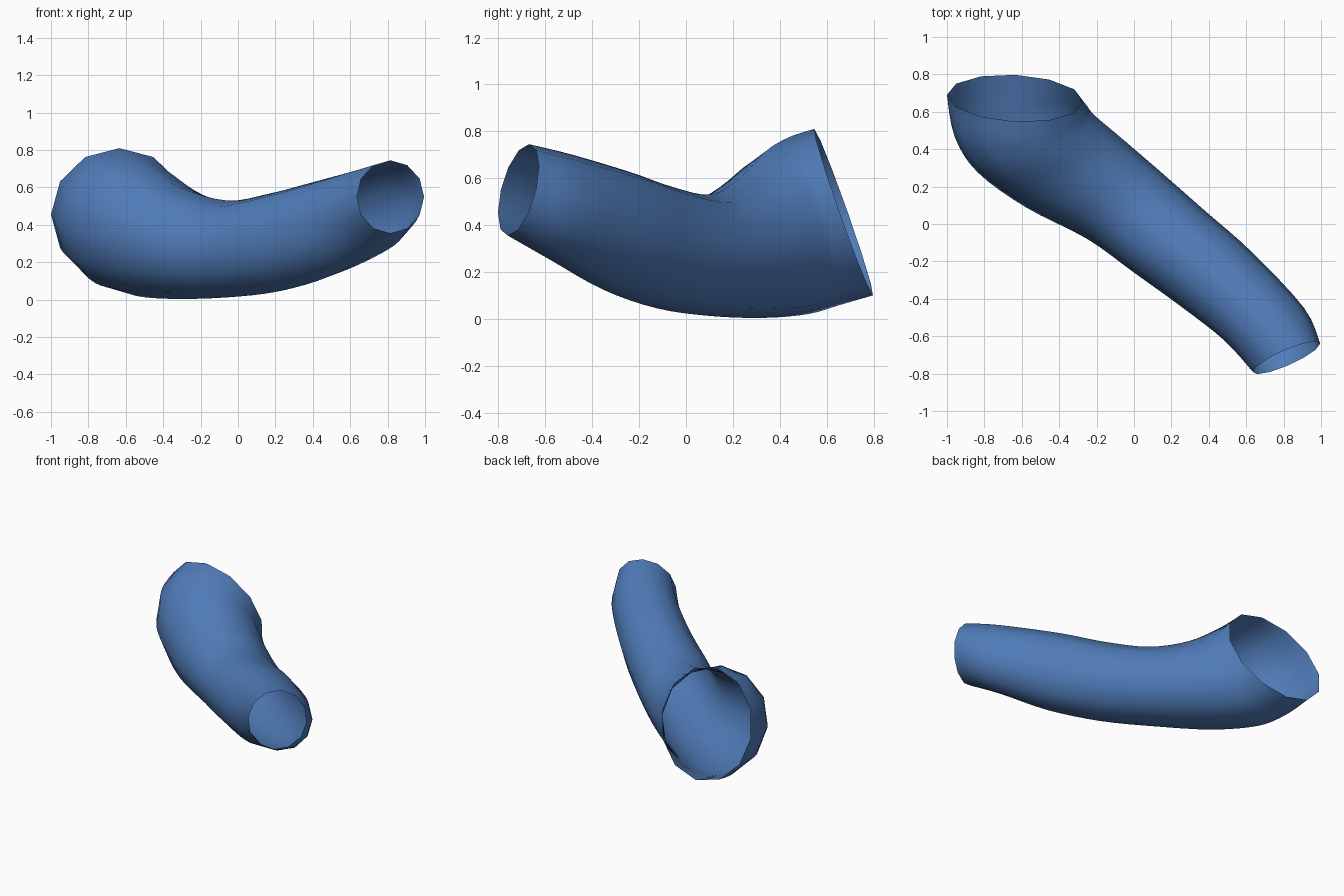
import bpy, bmesh, math
from mathutils import Vector

cube = bpy.data.objects.get("Cube")
if cube:
    bpy.data.objects.remove(cube)

SIDES, STEPS = 12, 4

# Guide rings from cuff to shoulder:
# near edge (x, y), far edge (x, y), top z, bottom z, lean of the top (x, y)
GUIDES = [
    ((.635, -.79), (.995, -.64), .745, .355, (0, .045)),
    ((.48, -.62), (.91, -.45), .70, .255, (-.03, .05)),
    ((.25, -.44), (.63, -.15), .625, .125, (-.05, .06)),
    ((0, -.26), (.38, .07), .565, .045, (-.03, .03)),
    ((-.25, -.08), (.13, .29), .53, .012, (0, 0)),
    ((-.58, .09), (-.08, .47), .60, .004, (.02, -.05)),
    ((-.84, .28), (-.21, .58), .715, .02, (.02, -.09)),
    ((-.96, .47), (-.25, .63), .775, .06, (.01, -.11)),
    ((-1, .69), (-.27, .655), .81, .10, (0, -.125)),
]


def frame(near, far, top, bottom, lean):
    """Centre, half width and half height vectors of a ring."""
    a, b = Vector((*near, 0)), Vector((*far, 0))
    centre = (a + b) / 2 + Vector((0, 0, (top + bottom) / 2))
    return centre, (b - a) / 2, Vector((*lean, (top - bottom) / 2))


def spline(p, q, r, s, t):
    return q + (r - p) * t / 2 + (p * 2 - q * 5 + r * 4 - s) * t**2 / 2 + (q * 3 - p - r * 3 + s) * t**3 / 2


# Smoothly interpolated rings along the sleeve
frames = [frame(*g) for g in GUIDES]
last = len(frames) - 1
rings = []
for i in range(last):
    four = [frames[max(0, min(last, i + k))] for k in (-1, 0, 1, 2)]
    for step in range(STEPS):
        rings.append([spline(*v, step / STEPS) for v in zip(*four)])
rings.append(frames[last])

# Open tube skinned over the rings
bm = bmesh.new()
loops = []
for centre, half_width, half_height in rings:
    angles = [math.tau * k / SIDES for k in range(SIDES)]
    loops.append([bm.verts.new(centre + half_width * math.cos(a) + half_height * math.sin(a))
                  for a in angles])
for lower, upper in zip(loops, loops[1:]):
    for k in range(SIDES):
        n = (k + 1) % SIDES
        bm.faces.new((lower[k], lower[n], upper[n], upper[k])).smooth = True
bm.normal_update()

# Make the normals face away from the centre line
face = bm.faces[0] if bm.faces.ensure_lookup_table() is None else None
if face.normal.dot(face.calc_center_median() - rings[0][0]) < 0:
    bmesh.ops.reverse_faces(bm, faces=bm.faces[:])

mesh = bpy.data.meshes.new("sleeve")
bm.to_mesh(mesh)
bm.free()
sleeve = bpy.data.objects.new("sleeve", mesh)
bpy.context.collection.objects.link(sleeve)

# Blue cloth
cloth = bpy.data.materials.new("blue cloth")
cloth.use_nodes = True
colour = (.08, .2, .48, 1)
cloth.diffuse_color = colour
cloth.node_tree.nodes["Principled BSDF"].inputs["Base Color"].default_value = colour
mesh.materials.append(cloth)
